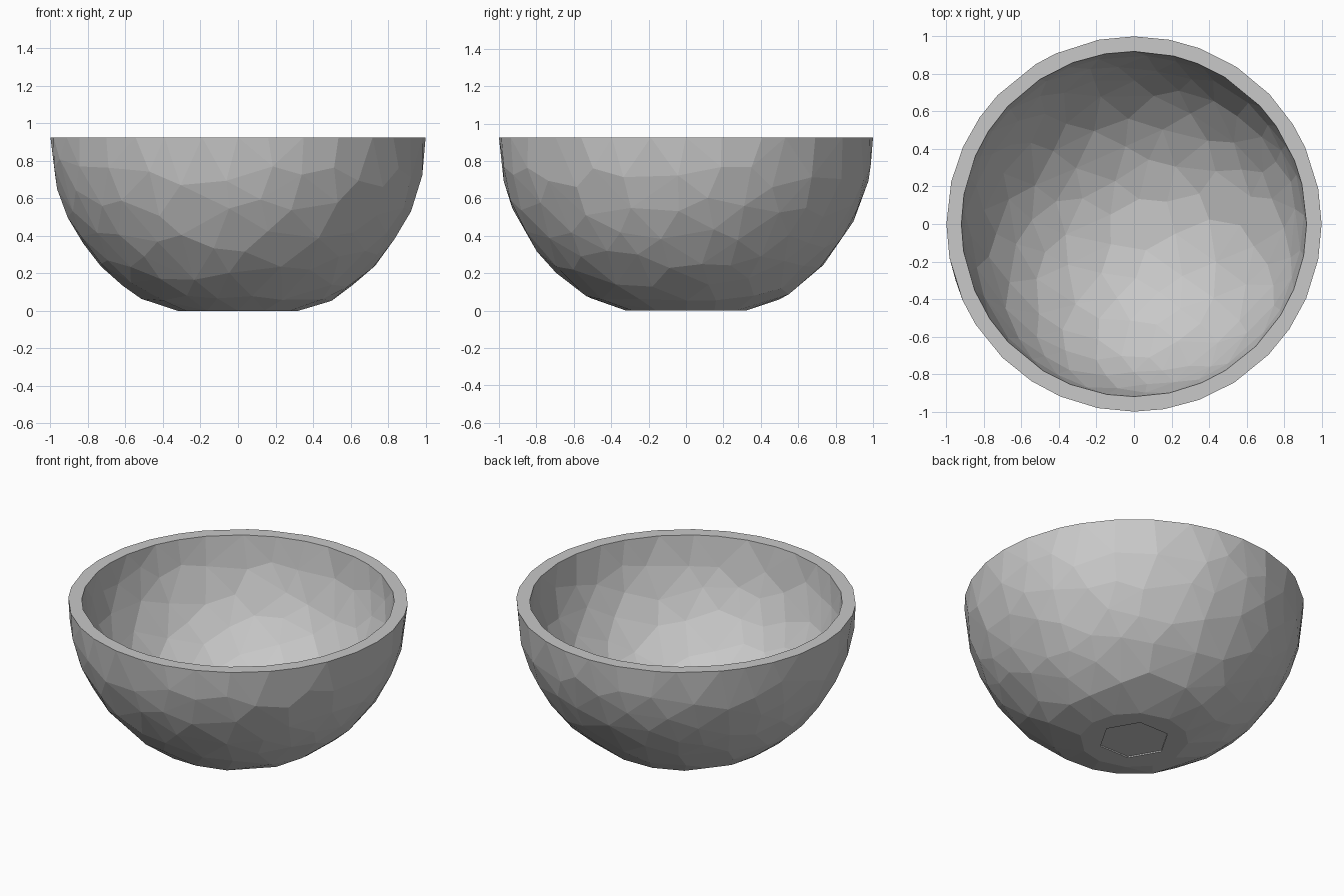
import bpy, bmesh, math, random
from mathutils import Vector
from mathutils.geometry import delaunay_2d_cdt

cube = bpy.data.objects.get("Cube")
if cube:
    bpy.data.objects.remove(cube, do_unlink=True)

random.seed(7)
RIM = 0.925
SIDES = 32


def ring(count, radius, z, jitter=0.0):
    """Circle of points; jitter leaves the four axis points exact."""
    points = []
    for i in range(count):
        a = math.tau * i / count
        if 4 * i % count:
            a += random.uniform(-jitter, jitter)
        points.append(Vector((radius * math.cos(a), radius * math.sin(a), z)))
    return points


def scatter(points, radius, gap, low):
    """Add irregularly spaced points on the lower half of a sphere."""
    for _ in range(6000):
        h = random.uniform(-1, -0.06)
        a = random.uniform(0, math.tau)
        r = math.sqrt(1 - h * h)
        p = Vector((r * math.cos(a), r * math.sin(a), h)) * radius
        p.z += RIM
        if p.z > low and all((p - q).length > gap for q in points):
            points.append(p)
    return points


def flatten(p):
    """Stereographic map of the lower half sphere onto a disc."""
    d = (p - Vector((0, 0, RIM))).normalized()
    return Vector((d.x, d.y)) / (1 - d.z)


def shell(bm, points):
    """Join points into an open bowl of flat triangles."""
    verts = [bm.verts.new(p) for p in points]
    result = delaunay_2d_cdt([flatten(p) for p in points], [], [], 0, 1e-6)
    faces, origin = result[2], result[3]
    for f in faces:
        bm.faces.new([verts[origin[i][0]] for i in f])
    return verts


bm = bmesh.new()

# Outer wall with a flat foot that holds a hexagon
foot = ring(12, 0.32, 0, 0.08)
hexagon = ring(6, 0.21, 0)
start = ring(SIDES, 1.0, RIM, 0.04) + hexagon + foot
outer = shell(bm, scatter(start, 1.004, 0.155, 0.05))

# Shallow recess in the foot
hex_verts = set(outer[SIDES:SIDES + len(hexagon)])
panel = [f for f in bm.faces if all(v in hex_verts for v in f.verts)]
pushed = bmesh.ops.extrude_face_region(bm, geom=panel)
for v in pushed["geom"]:
    if isinstance(v, bmesh.types.BMVert):
        v.co.z += 0.008
bmesh.ops.delete(bm, geom=[f for f in panel if f.is_valid], context='FACES')

# Inner wall
inner = shell(bm, scatter(ring(SIDES, 0.92, RIM, 0.04), 0.917, 0.145, -1))

# Flat rim joining both walls
for i in range(SIDES):
    j = (i + 1) % SIDES
    bm.faces.new((outer[i], outer[j], inner[j], inner[i]))

bmesh.ops.recalc_face_normals(bm, faces=bm.faces)
mesh = bpy.data.meshes.new("bowl")
bm.to_mesh(mesh)
bm.free()

# Plain grey stone
grey = bpy.data.materials.new("stone grey")
grey.use_nodes = True
colour = (0.58, 0.58, 0.58, 1)
grey.diffuse_color = colour
grey.node_tree.nodes["Principled BSDF"].inputs["Base Color"].default_value = colour
mesh.materials.append(grey)

bowl = bpy.data.objects.new("bowl", mesh)
bpy.context.collection.objects.link(bowl)
